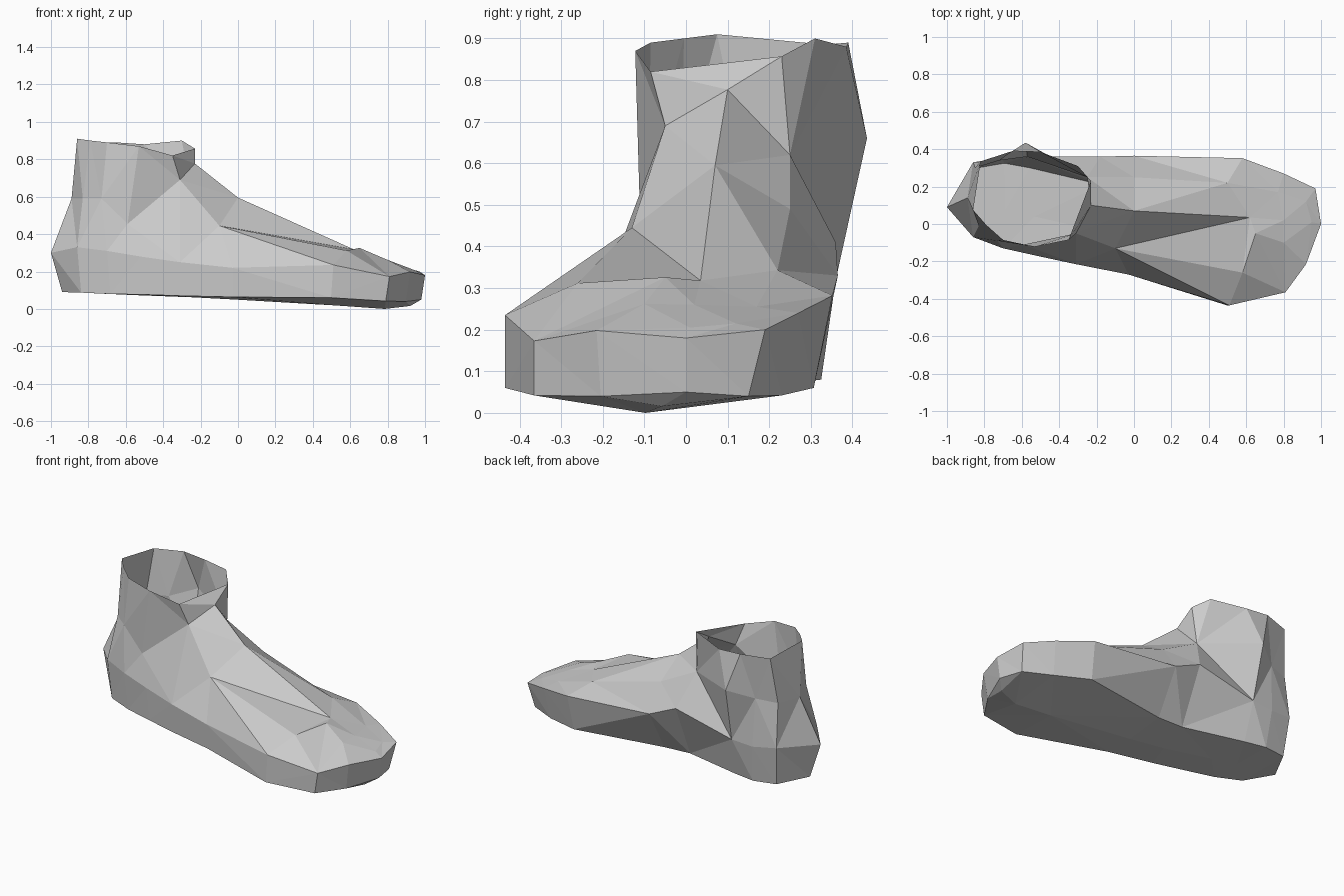
import bpy, bmesh

if "Cube" in bpy.data.objects:
    bpy.data.objects.remove(bpy.data.objects["Cube"])

# Stations heel -> toe, one table per side: side point xyz, upper point xyz
RIGHT = [(-.86, -.07, .33, -.83, -.01, .59), (-.70, -.13, .31, -.73, -.09, .59),
         (-.52, -.17, .28, -.59, -.11, .455), (-.31, -.215, .25, -.31, -.05, .69),
         (-.03, -.27, .22, -.10, -.13, .445), (.51, -.435, .235, .58, -.26, .312),
         (.81, -.365, .173, .65, -.05, .326), (.92, -.215, .198, .80, -.10, .262)]
LEFT = [(-.86, .33, .33, -.85, .30, .60), (-.71, .355, .31, -.72, .34, .61),
        (-.57, .36, .32, -.58, .435, .66), (-.18, .36, .41, -.25, .25, .62),
        (0, .365, .33, 0, .25, .49), (.58, .352, .282, .50, .22, .343),
        (.80, .27, .24, .77, .17, .255), (.97, .19, .20, .92, .12, .215)]
# Bottom edge heel -> toe: inset from each side, height, sole centre height
RIGHT_INSET = [.015, .015, .01, .01, .01, 0, 0, .01]
LEFT_INSET = [.03, .03, .06, .15, .15, .045, .04, .04]
EDGE_Z = [.087, .08, .077, .07, .064, .06, .042, .04]
CENTRE_Z = [.087, .08, .073, .062, .05, .018, 0, .016]
# Instep ridge, from the front of the ankle to the toes
RIDGE = [(-.23, .10, .777), (0, .07, .595), (.62, .035, .318),
         (.80, .02, .26), (.95, .01, .205)]
# Collar rim: back, right side, front, left side
RIM = [(-.86, .075, .91), (-.79, -.005, .90), (-.70, -.085, .89),
       (-.53, -.122, .87), (-.35, -.085, .82), (-.23, .23, .857),
       (-.30, .31, .90), (-.50, .385, .88), (-.65, .39, .89), (-.82, .335, .885)]

bm = bmesh.new()
V = bm.verts.new


def face(*vs):
    bm.faces.new(vs)


def wall(table, inset, sign):
    """Bottom, side and upper vertex rows of one side of the foot."""
    rows = [[], [], []]
    for (x, ys, zs, xu, yu, zu), d, zb in zip(table, inset, EDGE_Z):
        rows[0].append(V((x * .975, ys + sign * d, zb)))
        rows[1].append(V((x, ys, zs)))
        rows[2].append(V((xu, yu, zu)))
    return rows


def strip(a, b):
    for i in range(len(a) - 1):
        face(a[i], a[i + 1], b[i + 1], b[i])


right, left = wall(RIGHT, RIGHT_INSET, 1), wall(LEFT, LEFT_INSET, -1)
ridge = [V(p) for p in RIDGE]
heel = [V(p) for p in ((-.94, .11, .09), (-1, .09, .30), (-.89, .14, .59))]
toe = [V(p) for p in ((.98, 0, .05), (1, 0, .18))]

# Lower side walls, plus heel back and toe front
for rows in (right, left):
    strip(rows[0], rows[1])
    for k in (0, 1):
        face(heel[k], rows[k][0], rows[k + 1][0], heel[k + 1])
    face(rows[0][-1], toe[0], toe[1], rows[1][-1])
    face(rows[1][-1], toe[1], ridge[-1], rows[2][-1])

# Upper side walls: the right one has a long crease to the ball of the foot
strip(left[1], left[2])
side, up = right[1], right[2]
strip(side[:5], up[:5])
face(side[4], side[5], up[4])
face(side[5], up[5], up[4])
strip(side[5:], up[5:])

# Instep: the right side is hollow, so its diagonal is set by hand
strip(left[2][3:], ridge)
face(up[3], up[4], ridge[1], ridge[0])
face(up[4], ridge[2], ridge[1])
face(up[4], up[5], ridge[2])
strip(up[5:], ridge[2:])

# Sole with a lower centre line under the ball of the foot
centre = []
for a, b, z in zip(right[0], left[0], CENTRE_Z):
    mid = (a.co + b.co) / 2
    centre.append(V((mid.x, mid.y - .03, z)))
for rows in (right, left):
    strip(rows[0], centre)
    face(heel[0], rows[0][0], centre[0])
    face(rows[0][-1], toe[0], centre[-1])

# Ankle collar from the opening up to the rim
opening = [heel[2]] + up[:4] + [ridge[0]] + left[2][3::-1]
rim = [V(p) for p in RIM]
strip(opening + opening[:1], rim + rim[:1])

# Flat triangulated facets
bmesh.ops.recalc_face_normals(bm, faces=bm.faces)
bmesh.ops.triangulate(bm, faces=bm.faces, quad_method='SHORT_EDGE')
mesh = bpy.data.meshes.new("foot_shell")
bm.to_mesh(mesh)
bm.free()
bpy.context.collection.objects.link(bpy.data.objects.new("foot_shell", mesh))
